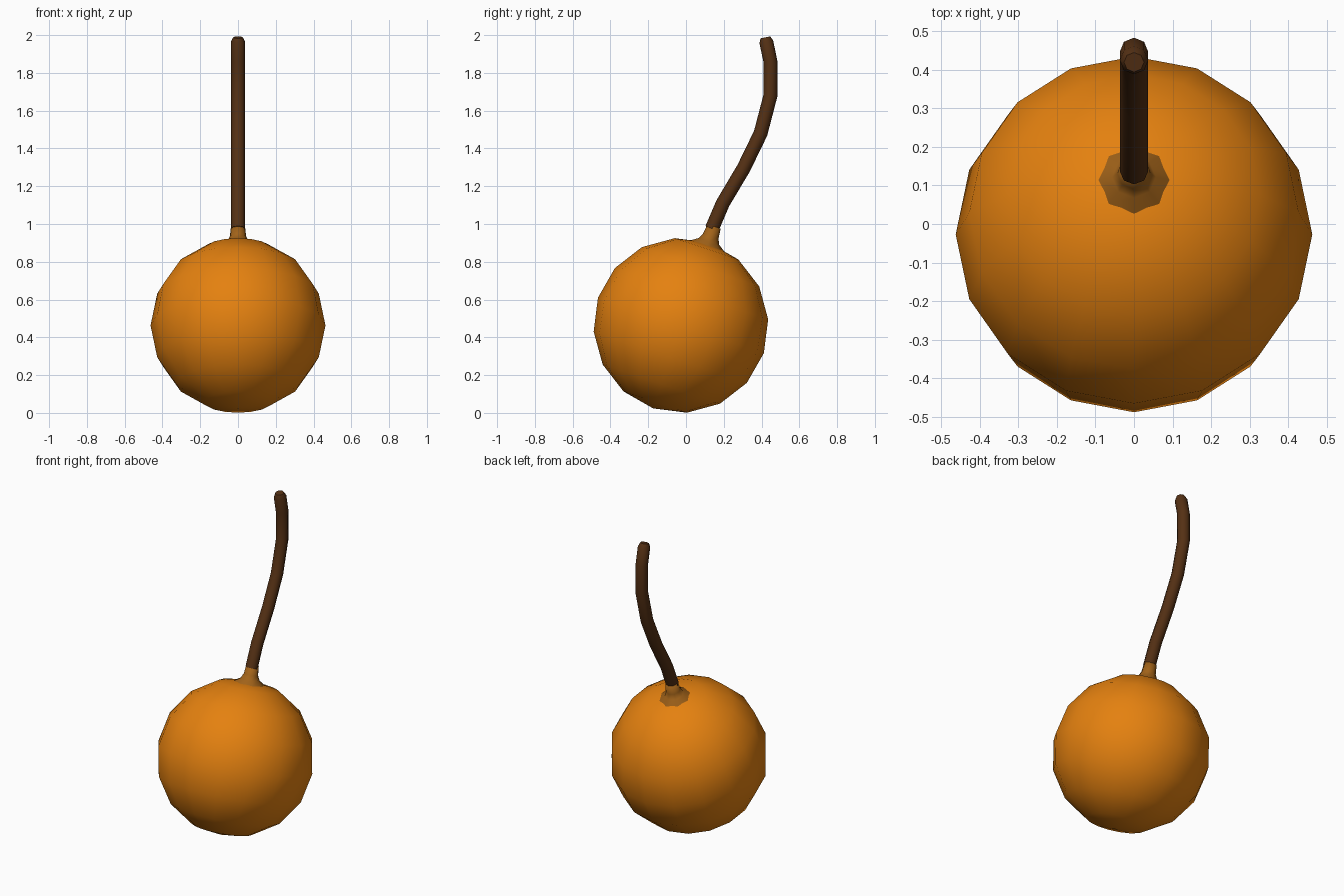
import bpy, bmesh, math
from mathutils import Vector, Matrix

if "Cube" in bpy.data.objects:
    bpy.data.objects.remove(bpy.data.objects["Cube"])

TILT = math.radians(18.5)                      # fruit leans back toward +y
CENTRE = Vector((0, -0.027, 0.463))
R = 0.463
AXIS = Vector((0, math.sin(TILT), math.cos(TILT)))


def material(name, rgb):
    m = bpy.data.materials.new(name)
    m.diffuse_color = (*rgb, 1)
    m.use_nodes = True
    m.node_tree.nodes["Principled BSDF"].inputs["Base Color"].default_value = m.diffuse_color
    return m


def finish(bm, name, mat):
    bmesh.ops.recalc_face_normals(bm, faces=bm.faces)
    me = bpy.data.meshes.new(name)
    bm.to_mesh(me)
    bm.free()
    me.materials.append(mat)
    me.polygons.foreach_set("use_smooth", [True] * len(me.polygons))
    ob = bpy.data.objects.new(name, me)
    bpy.context.collection.objects.link(ob)
    return ob


def tube(name, rings, mat, sides=8):
    """rings: (y, z, radius, lean angle from vertical toward +y)"""
    bm = bmesh.new()
    loops = []
    for y, z, r, lean in rings:
        u = Vector((0, math.cos(lean), -math.sin(lean)))
        loop = []
        for i in range(sides):
            a = 2 * math.pi * i / sides
            loop.append(bm.verts.new(Vector((0, y, z)) + r * (math.cos(a) * Vector((1, 0, 0)) + math.sin(a) * u)))
        loops.append(loop)
    for a, b in zip(loops, loops[1:]):
        for i in range(sides):
            j = (i + 1) % sides
            bm.faces.new((a[i], a[j], b[j], b[i]))
    bm.faces.new(loops[0])
    bm.faces.new(loops[-1])
    return finish(bm, name, mat)


orange = material("orange skin", (0.78, 0.22, 0.005))
ochre = material("dark ochre", (0.36, 0.125, 0.01))
brown = material("stem brown", (0.09, 0.03, 0.007))

# Fruit: low-poly ball with its pole along the stem
bm = bmesh.new()
bmesh.ops.create_uvsphere(bm, u_segments=16, v_segments=8, radius=R)
bm.transform(Matrix.Translation(CENTRE) @ Matrix.Rotation(-TILT, 4, 'X'))
finish(bm, "fruit", orange)

# Flared collar where the stem leaves the fruit
collar = []
for h, r in ((-0.06, 0.12), (-0.018, 0.092), (0.006, 0.057), (0.035, 0.043), (0.09, 0.037)):
    p = CENTRE + AXIS * (R + h)
    collar.append((p.y, p.z, r, TILT))
tube("collar", collar, ochre)

# Curved stem with a slightly rounded tip
path = [(0.137, 0.975), (0.195, 1.11), (0.305, 1.295), (0.395, 1.48),
        (0.447, 1.68), (0.447, 1.86), (0.425, 1.965)]
stem = []
for i, (y, z) in enumerate(path):
    y0, z0 = path[max(i - 1, 0)]
    y1, z1 = path[min(i + 1, len(path) - 1)]
    stem.append((y, z, 0.037, math.atan2(y1 - y0, z1 - z0)))
stem.append((0.420, 1.988, 0.026, stem[-1][3]))
tip = tube("stem", stem, brown)
bpy.context.view_layer.objects.active = tip
tip.select_set(True)
bpy.ops.object.shade_smooth_by_angle(angle=math.radians(50))
